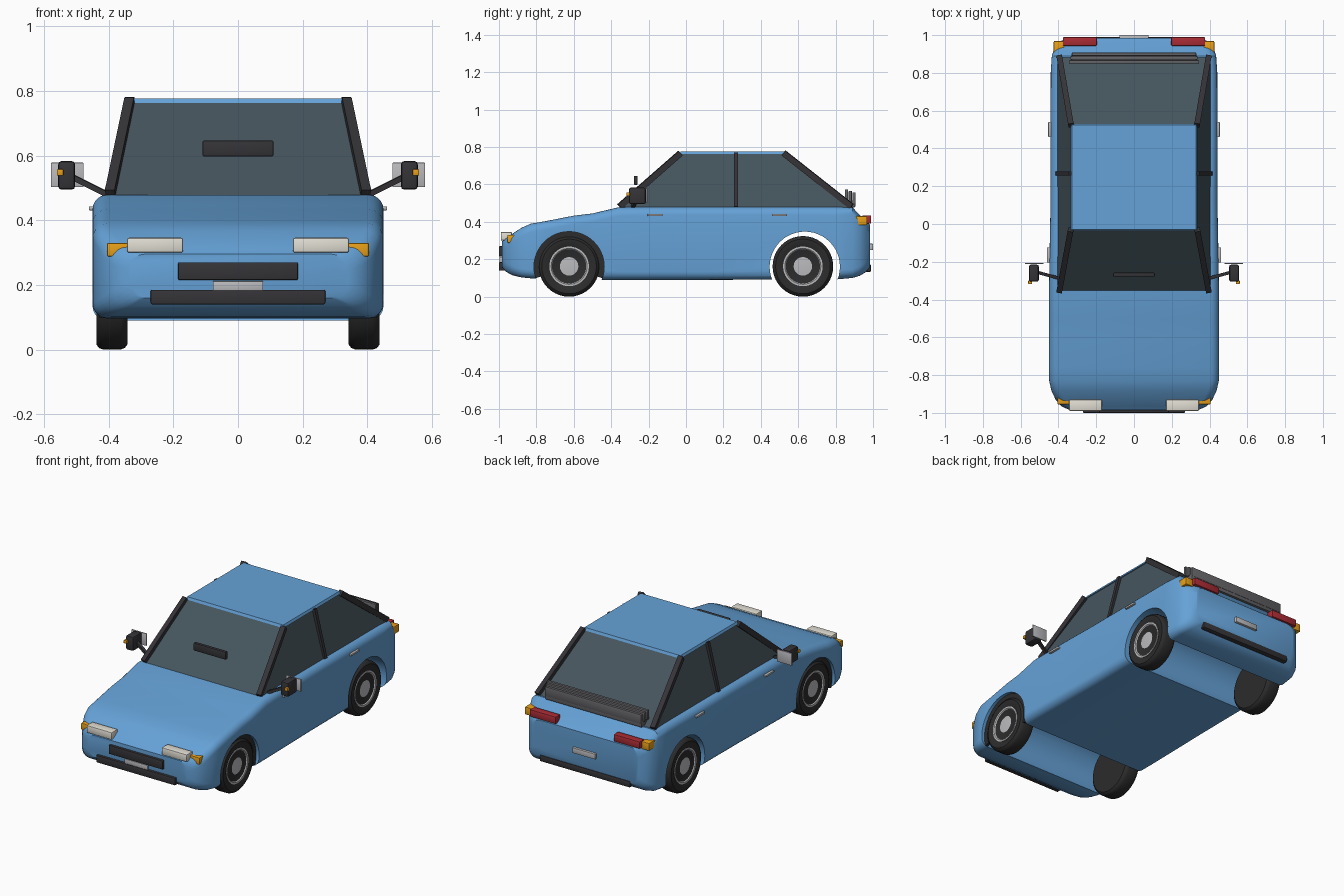
import bpy, bmesh, math
from mathutils import Vector, Matrix

if "Cube" in bpy.data.objects:
    bpy.data.objects.remove(bpy.data.objects["Cube"])


def mat(name, r, g, b):
    m = bpy.data.materials.new(name)
    m.diffuse_color = (r, g, b, 1)
    m.use_nodes = True
    m.node_tree.nodes["Principled BSDF"].inputs["Base Color"].default_value = m.diffuse_color
    return m


BLUE = mat("blue_paint", 0.13, 0.36, 0.68)
GLASS = mat("dark_glass", 0.06, 0.09, 0.11)
BLACK = mat("black_trim", 0.035, 0.033, 0.038)
RUBBER = mat("rubber", 0.025, 0.025, 0.025)
GREY = mat("dark_grey", 0.13, 0.13, 0.14)
SILVER = mat("silver", 0.5, 0.5, 0.52)
WHITE = mat("lamp_white", 0.75, 0.73, 0.65)
AMBER = mat("amber", 0.8, 0.35, 0.01)
RED = mat("red_lamp", 0.4, 0.025, 0.035)


def finish(name, bm, m, angle=35):
    bmesh.ops.recalc_face_normals(bm, faces=bm.faces[:])
    me = bpy.data.meshes.new(name)
    bm.to_mesh(me)
    bm.free()
    ob = bpy.data.objects.new(name, me)
    bpy.context.collection.objects.link(ob)
    me.materials.append(m)
    smooth(ob, angle)
    return ob


def smooth(ob, angle=35):
    bpy.ops.object.select_all(action='DESELECT')
    ob.select_set(True)
    bpy.context.view_layer.objects.active = ob
    bpy.ops.object.shade_smooth_by_angle(angle=math.radians(angle))


def box(name, x, y, z, m, bevel=0.004):
    """Box from (min, max) ranges, with softened edges."""
    bm = bmesh.new()
    bmesh.ops.create_cube(bm, size=1)
    for v in bm.verts:
        v.co = Vector([r[0] if c < 0 else r[1] for c, r in zip(v.co, (x, y, z))])
    if bevel:
        bmesh.ops.bevel(bm, geom=bm.edges[:], offset=bevel, segments=2, affect='EDGES', profile=0.5)
    return finish(name, bm, m)


def beam(name, a, b, w, t, m):
    """Rectangular bar from a to b."""
    a, b = Vector(a), Vector(b)
    bm = bmesh.new()
    bmesh.ops.create_cube(bm, size=1)
    d = b - a
    rot = d.to_track_quat('Z', 'X').to_matrix().to_4x4()
    bm.transform(Matrix.Translation((a + b) / 2) @ rot @ Matrix.Diagonal((w, t, d.length, 1)))
    return finish(name, bm, m)


def loft(name, rings, m, caps=True):
    bm = bmesh.new()
    vs = [[bm.verts.new(p) for p in r] for r in rings]
    n = len(vs[0])
    for r, s in zip(vs, vs[1:]):
        for i in range(n):
            bm.faces.new((r[i], r[(i + 1) % n], s[(i + 1) % n], s[i]))
    if caps:
        bm.faces.new(vs[0])
        bm.faces.new(vs[-1])
    return finish(name, bm, m)


def lathe(name, profile, centre, m, n=40):
    """Revolve (x, radius) points about an axis along x."""
    rings = [[(centre[0] + x, centre[1] + r * math.cos(2 * math.pi * i / n),
               centre[2] + r * math.sin(2 * math.pi * i / n)) for i in range(n)] for x, r in profile]
    return loft(name, rings, m)


def section(y, hw, z0, z1, r):
    """Rounded rectangle across the car."""
    pts = []
    for k, (cx, cz) in enumerate(((hw - r, z1 - r), (r - hw, z1 - r), (r - hw, z0 + r), (hw - r, z0 + r))):
        for j in range(6):
            a = math.radians(90 * k + 18 * j)
            pts.append((cx + r * math.cos(a), y, cz + r * math.sin(a)))
    return pts


# lower body shell
stations = [(-0.985, 0.34, 0.16, 0.295, 0.05), (-0.965, 0.385, 0.135, 0.31, 0.05),
            (-0.93, 0.415, 0.115, 0.335, 0.05), (-0.88, 0.438, 0.103, 0.368, 0.045),
            (-0.83, 0.449, 0.098, 0.39, 0.045), (-0.76, 0.45, 0.094, 0.402, 0.045),
            (-0.6, 0.45, 0.09, 0.433, 0.045), (-0.5, 0.45, 0.09, 0.445, 0.045),
            (-0.36, 0.45, 0.09, 0.478, 0.045), (-0.1, 0.446, 0.09, 0.481, 0.045),
            (0.1, 0.442, 0.09, 0.481, 0.045), (0.8, 0.441, 0.092, 0.481, 0.045),
            (0.89, 0.435, 0.1, 0.478, 0.045), (0.93, 0.422, 0.112, 0.435, 0.05),
            (0.96, 0.4, 0.13, 0.405, 0.05), (0.985, 0.36, 0.16, 0.385, 0.05)]
body = loft("body", [section(*s) for s in stations], BLUE)

# wheel wells cut right across
for y in (-0.625, 0.635):
    cut = lathe("wheel_well_cutter", [(-0.6, 0.188), (0.6, 0.188)], (0, y, 0.16), BLUE, 48)
    cut.hide_render = True
    mod = body.modifiers.new("well", 'BOOLEAN')
    mod.operation, mod.solver, mod.object = 'DIFFERENCE', 'EXACT', cut
    bpy.context.view_layer.objects.active = body
    bpy.ops.object.modifier_apply(modifier=mod.name)
    bpy.data.objects.remove(cut)
smooth(body, 30)


# cabin: glass frustum and roof panel
def rect(hw, y0, y1, z):
    return [(-hw, y0, z), (hw, y0, z), (hw, y1, z), (-hw, y1, z)]


loft("cabin_glass", [rect(0.405, -0.355, 0.885, 0.475), rect(0.327, -0.03, 0.52, 0.765)], GLASS)
loft("roof", [rect(0.335, -0.035, 0.53, 0.762), rect(0.328, -0.028, 0.523, 0.777)], BLUE)

# nose and tail trim
box("grille", (-0.185, 0.185), (-1.0, -0.96), (0.215, 0.27), BLACK)
box("front_bumper_strip", (-0.27, 0.27), (-1.0, -0.95), (0.14, 0.185), BLACK)
box("front_plate", (-0.078, 0.078), (-0.997, -0.97), (0.183, 0.212), SILVER, 0.002)
box("rear_bumper_strip", (-0.31, 0.31), (0.94, 0.99), (0.132, 0.172), BLACK, 0.008)
box("rear_plate", (-0.078, 0.078), (0.975, 1.0), (0.25, 0.283), SILVER, 0.002)
box("interior_mirror", (-0.11, 0.11), (-0.278, -0.258), (0.598, 0.646), BLACK)

# slatted spoiler below the rear window
for i in range(3):
    y, z = 0.85 + 0.02 * i, 0.515 - 0.008 * i
    box("rear_spoiler_slat", (-0.345 + 0.008 * i, 0.345 - 0.008 * i), (y, y + 0.017), (z, z + 0.058), GREY, 0.003)
box("rear_spoiler_base", (-0.33, 0.33), (0.85, 0.905), (0.478, 0.515), GREY, 0.003)


def span(s, a, b):
    return tuple(sorted((s * a, s * b)))


for s, side in ((-1, "left"), (1, "right")):
    # lamps
    box(side + "_headlight", span(s, 0.17, 0.343), (-0.99, -0.93), (0.3, 0.346), WHITE, 0.006)
    box(side + "_front_indicator", span(s, 0.338, 0.405), (-0.955, -0.9), (0.288, 0.33), AMBER)
    box(side + "_tail_light", span(s, 0.197, 0.377), (0.943, 0.99), (0.39, 0.435), RED, 0.006)
    box(side + "_rear_indicator", span(s, 0.37, 0.425), (0.895, 0.968), (0.383, 0.43), AMBER)
    # pillars and window rails
    beam(side + "_front_pillar", (s * 0.395, -0.355, 0.482), (s * 0.335, -0.03, 0.767), 0.032, 0.03, BLACK)
    beam(side + "_middle_pillar", (s * 0.403, 0.268, 0.478), (s * 0.331, 0.268, 0.767), 0.026, 0.022, BLACK)
    beam(side + "_rear_pillar", (s * 0.395, 0.885, 0.482), (s * 0.333, 0.522, 0.768), 0.032, 0.03, BLACK)
    # door handles
    for y in (-0.165, 0.5):
        x = 0.447 if y < 0 else 0.44
        box(side + "_door_handle", span(s, x - 0.01, x + 0.014), (y - 0.04, y + 0.04), (0.431, 0.443), SILVER, 0.002)
    # door mirrors
    beam(side + "_mirror_arm", (s * 0.405, -0.285, 0.48), (s * 0.515, -0.255, 0.535), 0.017, 0.017, BLACK)
    box(side + "_mirror_housing", span(s, 0.504, 0.556), (-0.305, -0.215), (0.495, 0.583), BLACK, 0.01)
    box(side + "_mirror_glass", span(s, 0.478, 0.578), (-0.213, -0.206), (0.503, 0.578), SILVER, 0.001)
    box(side + "_mirror_indicator", span(s, 0.54, 0.56), (-0.318, -0.3), (0.538, 0.558), AMBER, 0.003)
    # wheels
    for y, end in ((-0.625, "front"), (0.625, "rear")):
        c = (s * 0.39, y, 0.162)
        tyre = [(-0.048, 0.1), (-0.048, 0.146), (-0.04, 0.157), (-0.026, 0.162), (0.026, 0.162),
                (0.04, 0.157), (0.048, 0.146), (0.047, 0.115), (0.04, 0.104)]
        lathe(f"{side}_{end}_tyre", [(s * x, r) for x, r in tyre], c, RUBBER)
        rim = [(0.0, 0.106), (0.045, 0.106), (0.045, 0.096), (0.036, 0.088), (0.042, 0.03), (0.042, 0.004)]
        lathe(f"{side}_{end}_rim", [(s * x, r) for x, r in rim], c, SILVER)
    # dark lining of the front arch
    arc = [math.radians(-19 + 218 * i / 24) for i in range(25)]
    loft(side + "_front_arch_lining",
         [[(s * x, -0.625 + r * math.cos(a), 0.16 + r * math.sin(a))
           for x, r in ((0.43, 0.16), (0.43, 0.189), (0.415, 0.189), (0.415, 0.16))] for a in arc], RUBBER)
